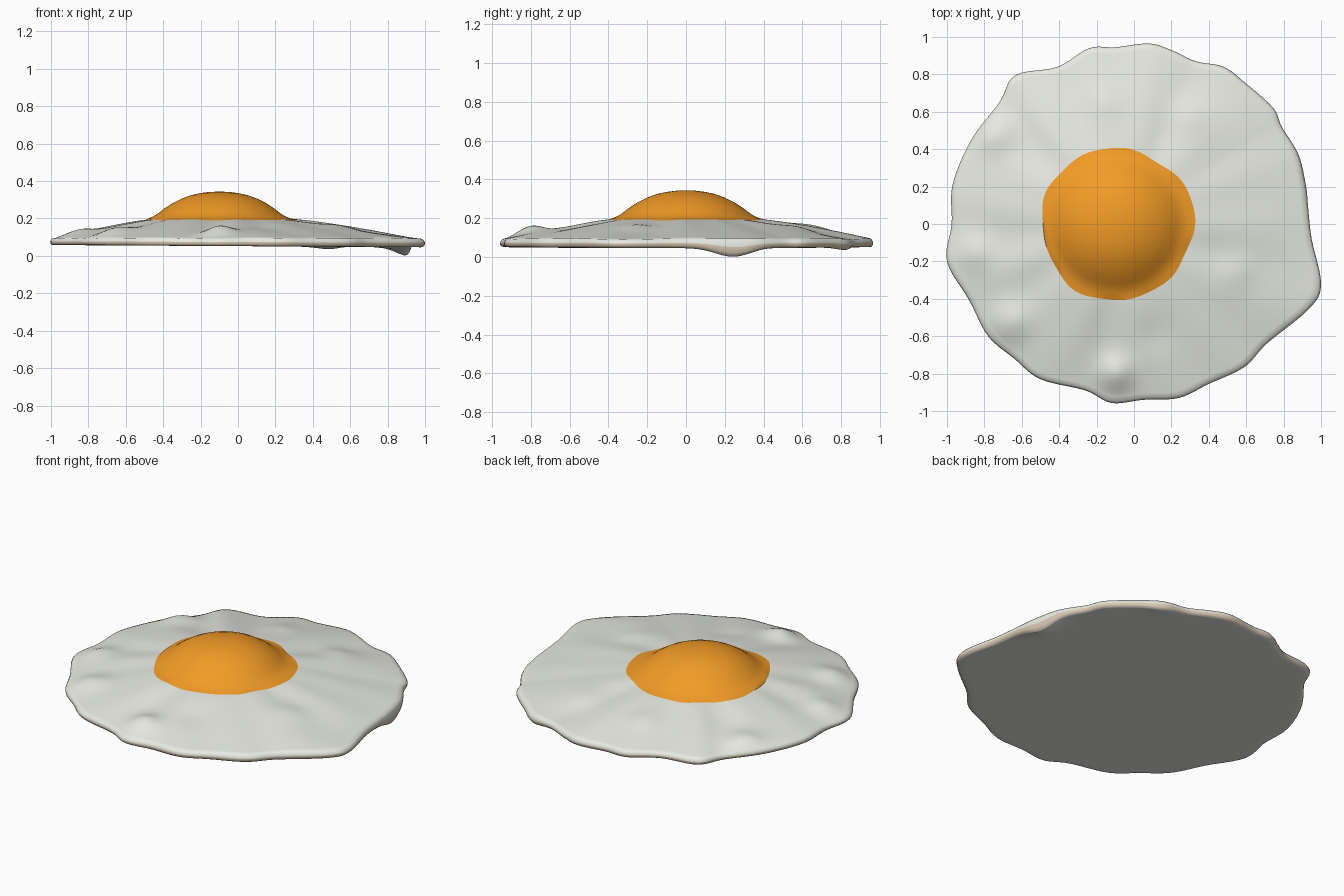
import bpy, bmesh, math
from mathutils import Vector

if "Cube" in bpy.data.objects:
    bpy.data.objects.remove(bpy.data.objects["Cube"])

CX = -0.09   # yolk centre
SUB = 6

# wavy rim of the egg white, seen from above
OUTLINE = [(0.95, -0.08), (0.93, 0.1), (0.92, 0.2), (0.88, 0.37), (0.79, 0.52), (0.745, 0.62),
           (0.6, 0.75), (0.48, 0.84), (0.33, 0.87), (0.2, 0.93), (0.08, 0.965), (-0.1, 0.945),
           (-0.24, 0.94), (-0.41, 0.84), (-0.635, 0.795), (-0.72, 0.65), (-0.87, 0.45),
           (-0.97, 0.21), (-0.975, 0.0), (-1.0, -0.2), (-0.88, -0.41), (-0.78, -0.6),
           (-0.64, -0.72), (-0.5, -0.83), (-0.26, -0.89), (-0.12, -0.957), (0.05, -0.94),
           (0.24, -0.93), (0.4, -0.855), (0.59, -0.765), (0.71, -0.64), (0.94, -0.45), (1.0, -0.32)]

# soft puffs on the white: x, y, height, size
PUFFS = [(-0.1, -0.8, 0.045, 0.09), (-0.66, -0.52, 0.03, 0.1), (-0.74, 0.48, 0.035, 0.1),
         (0.28, 0.58, 0.018, 0.1), (0.55, -0.25, 0.015, 0.1), (-0.85, -0.15, 0.025, 0.09),
         (-0.15, 0.65, 0.012, 0.1), (0.1, -0.6, -0.01, 0.1)]


def material(name, rgb):
    m = bpy.data.materials.new(name)
    m.diffuse_color = (*rgb, 1)
    m.use_nodes = True
    m.node_tree.nodes["Principled BSDF"].inputs["Base Color"].default_value = m.diffuse_color
    return m


def closed_curve(pts):
    out, n = [], len(pts)
    for i in range(n):
        a, b, c, d = (Vector(pts[(i + k) % n]) for k in (-1, 0, 1, 2))
        for s in range(SUB):
            t = s / SUB
            out.append(0.5 * (2*b + (c-a)*t + (2*a-5*b+4*c-d)*t*t + (3*b-a-3*c+d)*t**3))
    return out


RIM = closed_curve(OUTLINE)
ANG = [math.atan2(p.y, p.x - CX) for p in RIM]


def seam(a):
    r = 0.407 + 0.008*math.sin(3*a + 1) + 0.006*math.sin(5*a) + 0.004*math.sin(9*a + 2)
    return Vector((CX + r*math.cos(a), r*math.sin(a)))


def top_z(x, y, a, t):
    z = 0.192 - 0.1*t**1.1
    fold = 0.5*math.sin(9*a + 1) + 0.35*math.sin(14*a + 2.5) + 0.3*math.sin(5*a)
    z += 0.010*fold*math.sin(math.pi*(0.12 + 0.8*t))
    for px, py, h, s in PUFFS:
        z += h*math.exp(-((x-px)**2 + (y-py)**2)/(s*s))*min(1, (1-t)*8)
    return z


def base_z(x, y):
    z = 0.052 - 0.006*x
    z -= 0.047*math.exp(-((x-0.91)/0.09)**2 - ((y-0.25)/0.13)**2)   # drooping lip
    z -= 0.014*math.exp(-((x-0.5)/0.1)**2 - ((y-0.83)/0.07)**2)
    return z


def build(name, rings, mats, mat_of=lambda i: 0, cap=None):
    bm = bmesh.new()
    rows = [[bm.verts.new(v) for v in r] for r in rings]
    n = len(rows[0])
    for i in range(len(rows) - 1):
        for j in range(n):
            k = (j + 1) % n
            f = bm.faces.new((rows[i][j], rows[i+1][j], rows[i+1][k], rows[i][k]))
            f.material_index = mat_of(i)
    if cap:
        c = bm.verts.new(cap)
        for j in range(n):
            bm.faces.new((rows[-1][j], c, rows[-1][(j+1) % n]))
    bm.normal_update()
    me = bpy.data.meshes.new(name)
    bm.to_mesh(me)
    bm.free()
    for m in mats:
        me.materials.append(m)
    for p in me.polygons:
        p.use_smooth = True
    ob = bpy.data.objects.new(name, me)
    bpy.context.collection.objects.link(ob)
    return ob


white = material("white", (0.80, 0.82, 0.76))
tan = material("cooked_edge", (0.68, 0.58, 0.44))
orange = material("yolk", (0.89, 0.33, 0.02))

# egg white: top surface, rounded rim, underside
rings = []
TOP = 22
for i in range(TOP + 1):
    t = 0.98*i/TOP
    ring = []
    for p, a in zip(RIM, ANG):
        q = seam(a).lerp(p, t)
        ring.append((q.x, q.y, top_z(q.x, q.y, a, t)))
    rings.append(ring)
for t, h in ((0.993, 0.8), (1.0, 0.55), (0.997, 0.25), (0.985, 0.06)):
    ring = []
    for p, a in zip(RIM, ANG):
        q = seam(a).lerp(p, t)
        b = base_z(q.x, q.y)
        ring.append((q.x, q.y, b + h*(top_z(p.x, p.y, a, 1) - b)))
    rings.append(ring)
for s in (0.98, 0.95, 0.92, 0.88, 0.82, 0.74, 0.6, 0.3):
    rings.append([(CX + (p.x-CX)*s, p.y*s, base_z(CX + (p.x-CX)*s, p.y*s)) for p in RIM])
build("egg_white", rings, [white, tan], lambda i: 1 if TOP + 2 <= i <= TOP + 3 else 0,
      (CX, 0, base_z(CX, 0)))

# yolk: dome flaring into a thin skirt that meets the white
DOME = [(0.38, 0.2), (0.36, 0.208), (0.34, 0.219), (0.32, 0.233), (0.29, 0.256), (0.25, 0.282),
        (0.2, 0.307), (0.15, 0.325), (0.1, 0.336), (0.05, 0.342)]
rings = [[(*seam(a), top_z(*seam(a), a, 0)) for a in ANG]]
for r, z in DOME:
    rings.append([(CX - 0.01 + r*math.cos(a), r*math.sin(a), z) for a in ANG])
yolk = build("yolk", rings, [orange], cap=(CX - 0.01, 0, 0.344))
yolk.data.flip_normals()

# consistent outward normals on the white
for ob in bpy.data.objects:
    bm = bmesh.new()
    bm.from_mesh(ob.data)
    up = sum(f.normal.z*f.calc_area() for f in bm.faces if f.calc_center_median().z > 0.1)
    if up < 0:
        bmesh.ops.reverse_faces(bm, faces=bm.faces)
    bm.to_mesh(ob.data)
    bm.free()
